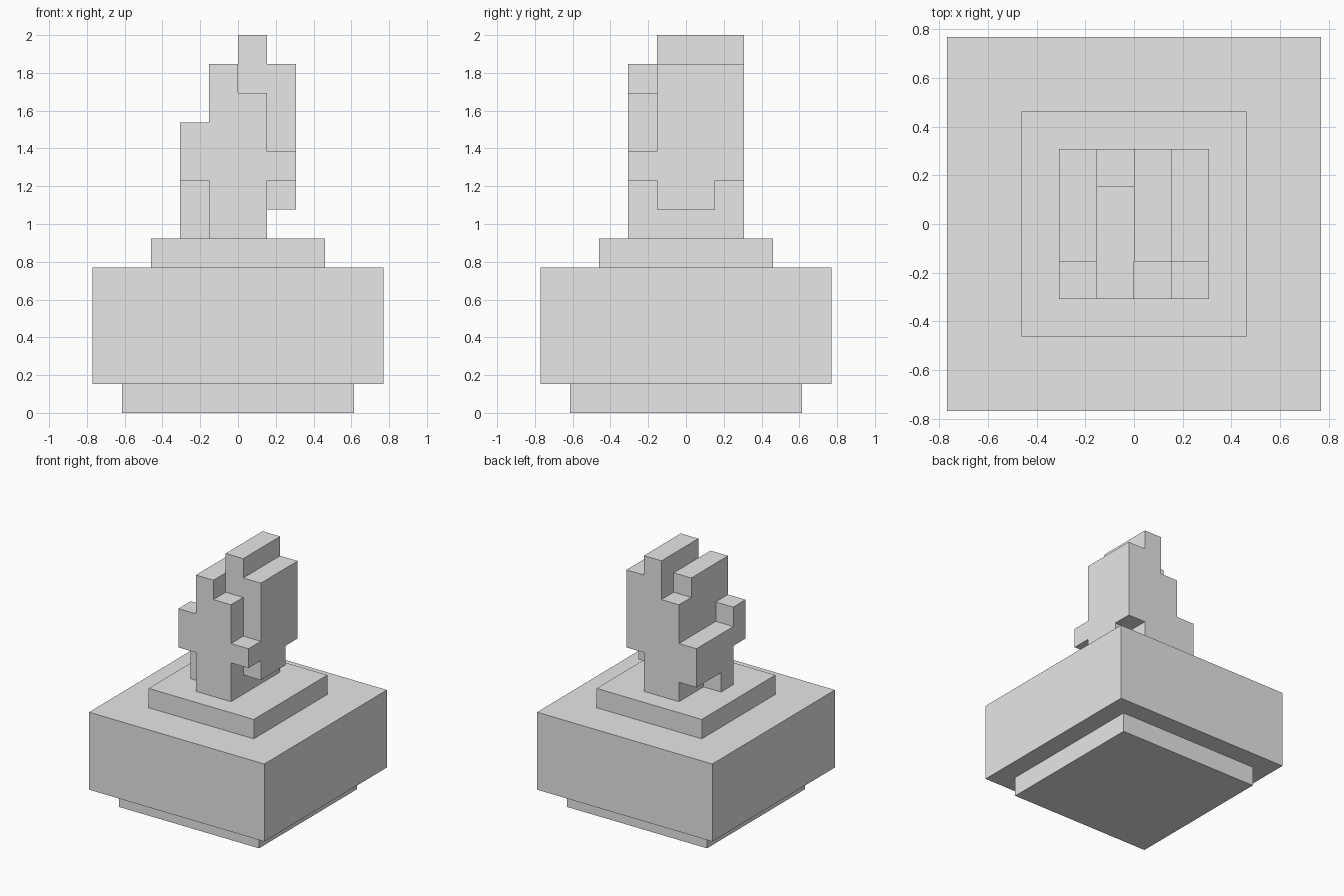
import bpy
import bmesh
from mathutils import Vector

cube = bpy.data.objects.get("Cube")
if cube:
    bpy.data.objects.remove(cube, do_unlink=True)

UNIT = 2 / 13  # one block of the model

stone = bpy.data.materials.new("light_grey")
stone.use_nodes = True
GREY = (0.8, 0.8, 0.8, 1)
stone.diffuse_color = GREY
stone.node_tree.nodes["Principled BSDF"].inputs["Base Color"].default_value = GREY


def add_object(name, bm):
    bmesh.ops.scale(bm, vec=(UNIT, UNIT, UNIT), verts=bm.verts)
    mesh = bpy.data.meshes.new(name)
    bm.to_mesh(mesh)
    bm.free()
    mesh.materials.append(stone)
    obj = bpy.data.objects.new(name, mesh)
    bpy.context.collection.objects.link(obj)


def slab(name, width, bottom, top):
    bm = bmesh.new()
    bmesh.ops.create_cube(bm, size=1)
    bmesh.ops.scale(bm, vec=(width, width, top - bottom), verts=bm.verts)
    bmesh.ops.translate(bm, vec=(0, 0, (bottom + top) / 2), verts=bm.verts)
    add_object(name, bm)


def block_solid(name, boxes):
    """Join block boxes (x, y and z ranges) into one outer skin."""
    cells = {(x, y, z) for xs, ys, zs in boxes
             for x in range(*xs) for y in range(*ys) for z in range(*zs)}
    bm = bmesh.new()
    for cell in cells:
        centre = Vector(cell) + Vector((0.5, 0.5, 0.5))
        for axis in range(3):
            for sign in (-1, 1):
                normal = Vector((0, 0, 0))
                normal[axis] = sign
                if tuple(int(c + n) for c, n in zip(cell, normal)) in cells:
                    continue
                side = Vector((0, 0, 0))
                side[(axis + 1) % 3] = 0.5
                up = normal.cross(side)
                mid = centre + normal / 2
                corners = (mid - side - up, mid + side - up,
                           mid + side + up, mid - side + up)
                bm.faces.new([bm.verts.new(c) for c in corners])
    bmesh.ops.remove_doubles(bm, verts=bm.verts, dist=0.01)
    bmesh.ops.dissolve_limit(bm, angle_limit=0.01, verts=bm.verts, edges=bm.edges)
    add_object(name, bm)


# Stepped pedestal
slab("foot", 8, 0, 1)
slab("bowl", 10, 1, 5)
slab("flame_plinth", 6, 5, 6)

# Blocky flame, column by column from the right side to the left side
block_solid("flame", [
    # low right lick
    ((-2, -1), (-2, -1), (8, 10)),
    ((-2, -1), (-1, 0), (6, 9)),
    ((-2, -1), (0, 2), (7, 9)),
    # right core
    ((-1, 0), (-2, 1), (6, 12)),
    ((-1, 0), (1, 2), (6, 11)),
    # left core with the tallest ridge
    ((0, 1), (-2, -1), (6, 11)),
    ((0, 1), (-1, 2), (6, 13)),
    # high left lick
    ((1, 2), (-2, -1), (8, 9)),
    ((1, 2), (-1, 1), (7, 12)),
    ((1, 2), (1, 2), (8, 12)),
])
